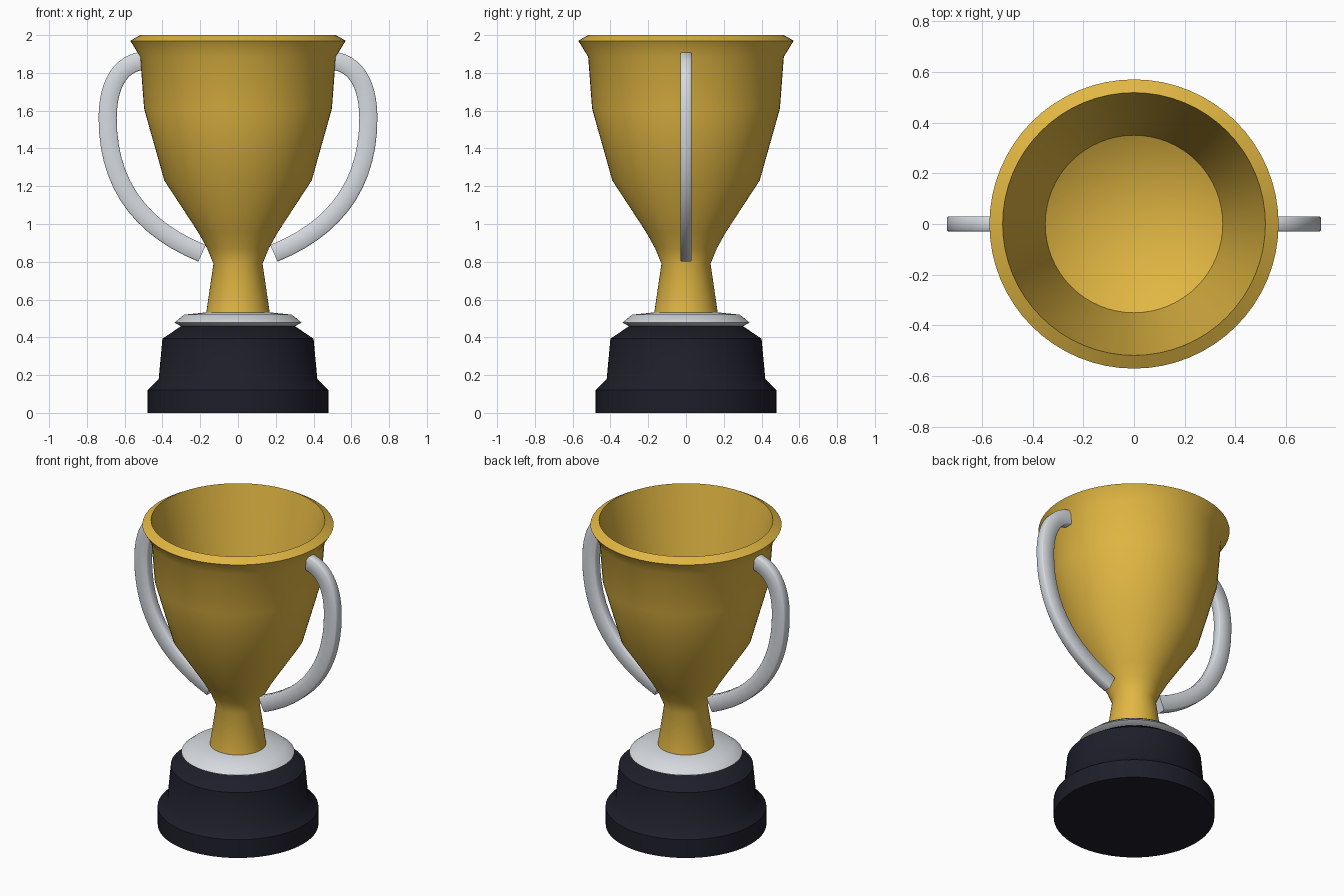
import bpy, bmesh, math
from mathutils import Vector
from mathutils.geometry import interpolate_bezier

cube = bpy.data.objects.get("Cube")
if cube:
    bpy.data.objects.remove(cube, do_unlink=True)


def material(name, rgb):
    m = bpy.data.materials.new(name)
    m.use_nodes = True
    m.diffuse_color = (*rgb, 1)
    m.node_tree.nodes["Principled BSDF"].inputs["Base Color"].default_value = (*rgb, 1)
    return m


gold = material("gold", (0.75, 0.47, 0.055))
silver = material("silver", (0.67, 0.70, 0.74))
black = material("dark base", (0.013, 0.013, 0.023))


def finish(name, bm, mat, angle):
    bmesh.ops.remove_doubles(bm, verts=bm.verts, dist=1e-5)
    bmesh.ops.recalc_face_normals(bm, faces=bm.faces)
    mesh = bpy.data.meshes.new(name)
    bm.to_mesh(mesh)
    bm.free()
    mesh.materials.append(mat)
    ob = bpy.data.objects.new(name, mesh)
    bpy.context.collection.objects.link(ob)
    bpy.ops.object.select_all(action="DESELECT")
    ob.select_set(True)
    bpy.context.view_layer.objects.active = ob
    bpy.ops.object.shade_smooth_by_angle(angle=math.radians(angle))


def lathe(name, profile, mat, angle):
    """Spin a radius/height profile around the z axis."""
    bm = bmesh.new()
    verts = [bm.verts.new((r, 0, z)) for r, z in profile]
    edges = [bm.edges.new(pair) for pair in zip(verts, verts[1:])]
    bmesh.ops.spin(bm, geom=verts + edges, cent=(0, 0, 0), axis=(0, 0, 1),
                   angle=math.tau, steps=64, use_merge=True)
    finish(name, bm, mat, angle)


def handle(name, side):
    """Sweep a chamfered bar along a curved path in the xz plane."""
    spans = [[(0.50, 1.865), (0.63, 1.85), (0.69, 1.73), (0.69, 1.56)],
             [(0.69, 1.56), (0.69, 1.22), (0.525, 0.98), (0.19, 0.845)]]
    path = []
    for span in spans:
        pts = interpolate_bezier(*[Vector((x * side, 0, z)) for x, z in span], 14)
        path += pts[1:] if path else pts
    w, t, c = 0.048, 0.03, 0.006
    quarter = [(w, t - c), (w - c, t)]
    half = quarter + [(-a, b) for a, b in reversed(quarter)]
    section = half + [(-a, -b) for a, b in half]
    bm = bmesh.new()
    rings = []
    for i, p in enumerate(path):
        along = (path[min(i + 1, len(path) - 1)] - path[max(i - 1, 0)]).normalized()
        across = along.cross(Vector((0, 1, 0)))
        rings.append([bm.verts.new(p + across * a + Vector((0, b, 0))) for a, b in section])
    n = len(section)
    for r0, r1 in zip(rings, rings[1:]):
        for k in range(n):
            bm.faces.new((r0[k], r0[(k + 1) % n], r1[(k + 1) % n], r1[k]))
    bm.faces.new(rings[0])
    bm.faces.new(rings[-1])
    finish(name, bm, silver, 50)


# Stepped plinth
lathe("base", [(0, 0), (0.479, 0), (0.479, 0.12), (0.42, 0.178), (0.40, 0.393),
               (0.30, 0.46), (0, 0.46)], black, 42)

# Domed collar between plinth and stem
lathe("base_collar", [(0, 0.455), (0.30, 0.458), (0.337, 0.478), (0.285, 0.52),
                      (0.14, 0.535), (0, 0.535)], silver, 50)

# Stem and hollow bowl with a bevelled lip, straight inner wall and conical floor
lathe("cup", [(0, 0.53), (0.168, 0.53), (0.13, 0.79), (0.163, 0.87), (0.21, 0.955),
              (0.39, 1.23), (0.497, 1.61), (0.518, 1.885), (0.57, 1.97), (0.518, 2.0),
              (0.35, 1.23), (0, 1.03)], gold, 40)

# Pair of handles
handle("left_handle", 1)
handle("right_handle", -1)
